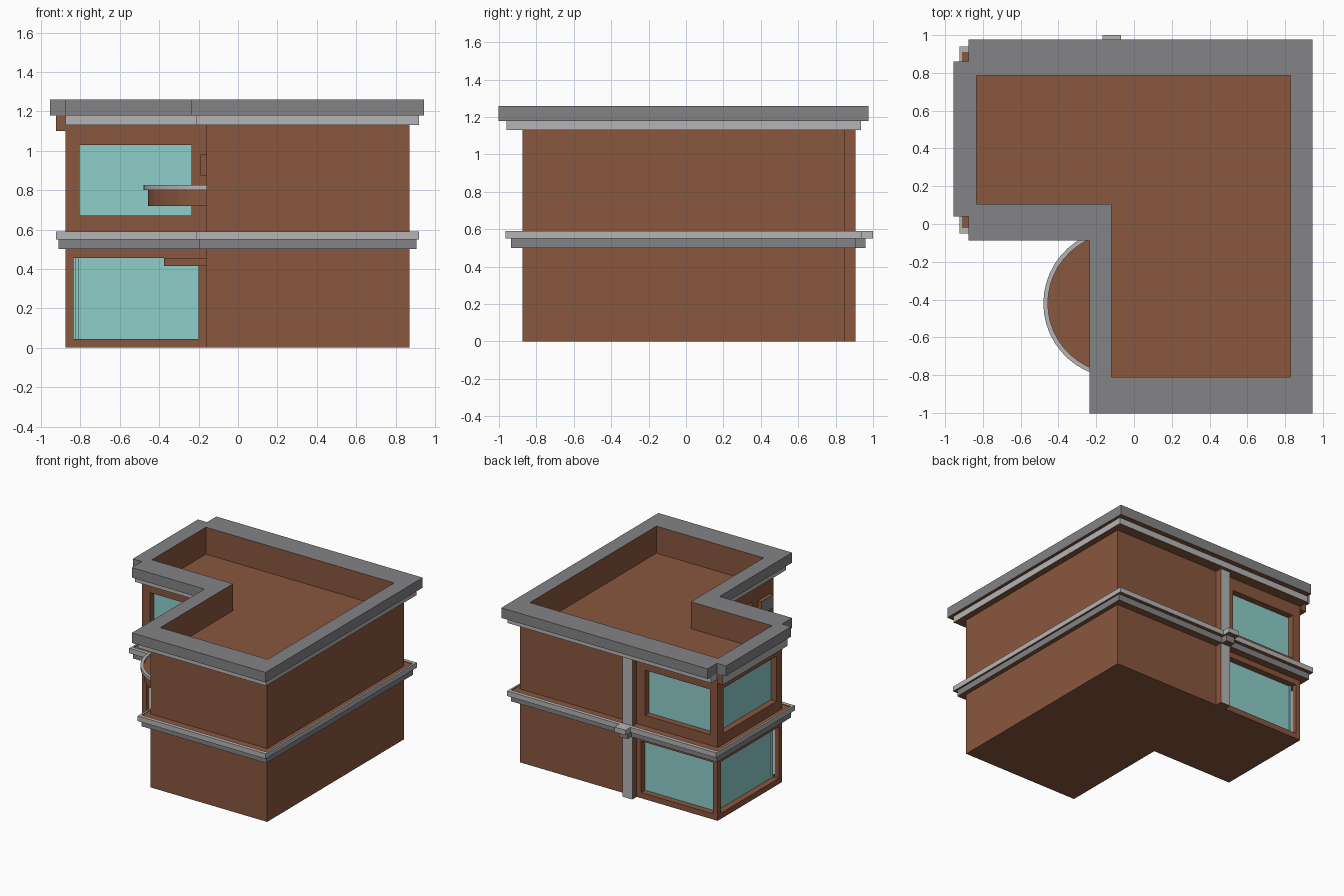
import bpy, bmesh, math

if "Cube" in bpy.data.objects:
    bpy.data.objects.remove(bpy.data.objects["Cube"])


def material(name, r, g, b):
    m = bpy.data.materials.new(name)
    m.diffuse_color = (r, g, b, 1)
    m.use_nodes = True
    m.node_tree.nodes["Principled BSDF"].inputs["Base Color"].default_value = m.diffuse_color
    return m


BROWN = material("brown_wall", 0.25, 0.095, 0.048)
GLASS = material("window_glass", 0.27, 0.62, 0.60)
DARK = material("dark_trim", 0.23, 0.23, 0.24)
LIGHT = material("light_trim", 0.46, 0.46, 0.47)


def prism(name, outer, z0, z1, side=BROWN, top=None, bottom=None, inner=None):
    """Extruded outline; with inner it becomes a ring with brown inner sides."""
    bm = bmesh.new()
    n = len(outer)

    def loop(pts, z):
        return [bm.verts.new((x, y, z)) for x, y in pts]

    def face(verts, slot):
        bm.faces.new(verts).material_index = slot

    a, b = loop(outer, z0), loop(outer, z1)
    if inner:
        c, d = loop(inner, z0), loop(inner, z1)
    else:
        face(a[::-1], 2)
        face(b, 1)
    for i in range(n):
        j = (i + 1) % n
        face((a[i], a[j], b[j], b[i]), 0)
        if inner:
            face((c[j], c[i], d[i], d[j]), 3)
            face((b[i], b[j], d[j], d[i]), 1)
            face((a[j], a[i], c[i], c[j]), 2)
    bmesh.ops.recalc_face_normals(bm, faces=bm.faces[:])
    me = bpy.data.meshes.new(name)
    for m in (side, top or side, bottom or side, BROWN):
        me.materials.append(m)
    bm.to_mesh(me)
    bm.free()
    ob = bpy.data.objects.new(name, me)
    bpy.context.collection.objects.link(ob)
    return ob


def box(name, x0, x1, y0, y1, z0, z1, side=BROWN, top=None, bottom=None):
    return prism(name, [(x0, y0), (x1, y0), (x1, y1), (x0, y1)], z0, z1, side, top, bottom)


def paint(ob, axis, sign, mat):
    """Give the faces that point one way another material."""
    ob.data.materials.append(mat)
    for p in ob.data.polygons:
        if p.normal[axis] * sign > 0.9:
            p.material_index = len(ob.data.materials) - 1


def plan(dx, dy, left=None):
    """L-shaped wall outline grown by dx and dy."""
    xl = -0.875 - (dx if left is None else left)
    return [(xl, 0.04 - dy), (-0.16 - dx, 0.04 - dy), (-0.16 - dx, -0.875 - dy),
            (0.87 + dx, -0.875 - dy), (0.87 + dx, 0.85 + dy), (xl, 0.85 + dy)]


# Walls and flat roof
walls = prism("walls", plan(0, 0), 0, 1.045)

# Recessed windows and doors: wall, range along the wall, height range
DEPTH = 0.06
WALLS = {"front": (1, 0.04, 1), "back": (1, 0.85, -1),
         "left": (0, -0.875, 1), "inner": (0, -0.16, 1)}
LOW, HIGH = (0.045, 0.455), (0.67, 1.03)
openings = [("front", -0.835, -0.20, LOW), ("front", -0.805, -0.235, HIGH),
            ("back", -0.835, -0.20, LOW), ("back", -0.805, -0.235, HIGH),
            ("left", 0.08, 0.81, LOW), ("left", 0.11, 0.78, HIGH),
            ("inner", -0.60, -0.24, (0.02, 0.41)), ("inner", -0.60, -0.24, (0.60, 1.0))]


def recess(name, spec, near, far, mat):
    wall, u0, u1, (z0, z1) = spec
    axis, pos, inward = WALLS[wall]
    w0, w1 = sorted((pos + inward * near, pos + inward * far))
    if axis == 1:
        return box(name, u0, u1, w0, w1, z0, z1, mat)
    return box(name, w0, w1, u0, u1, z0, z1, mat)


for spec in openings:
    cutter = recess("cutter", spec, -0.05, DEPTH, BROWN)
    cutter.hide_render = True
    mod = walls.modifiers.new("opening", 'BOOLEAN')
    mod.operation, mod.solver, mod.object = 'DIFFERENCE', 'EXACT', cutter
    bpy.context.view_layer.objects.active = walls
    bpy.ops.object.modifier_apply(modifier=mod.name)
    bpy.data.objects.remove(cutter)
    recess(spec[0] + "_glass", spec, DEPTH - 0.01, DEPTH + 0.005, GLASS)

# Parapet, under-cornice strip and coping
INNER = plan(-0.042, -0.065)
prism("parapet", plan(0, 0), 1.045, 1.18, inner=INNER)
prism("cornice_strip", plan(0.05, 0.085, 0), 1.13, 1.18, LIGHT, BROWN, BROWN,
      plan(-0.01, -0.01))
prism("coping", plan(0.075, 0.127, 0), 1.18, 1.26, DARK, DARK, BROWN, INNER)
strip = box("left_cornice_strip", -0.925, -0.875, 0.04, 0.86, 1.10, 1.18)
paint(strip, 0, -1, LIGHT)
box("left_coping", -0.955, -0.875, 0.04, 0.86, 1.18, 1.26, DARK, DARK, BROWN)

# Belt course between the floors
prism("belt_band", plan(0.035, 0.06), 0.50, 0.585, DARK, BROWN, BROWN, plan(-0.01, -0.01))
prism("belt_lip", plan(0.05, 0.09), 0.55, 0.59, LIGHT, LIGHT, BROWN, plan(0.035, 0.06))

# Pilaster on the back wall with its belt cap
pilaster = box("back_pilaster", -0.16, -0.073, 0.84, 0.905, 0, 1.13)
paint(pilaster, 1, 1, LIGHT)
box("pilaster_band", -0.155, -0.08, 0.90, 0.96, 0.50, 0.55, DARK, BROWN, BROWN)
box("pilaster_cap", -0.167, -0.068, 0.93, 1.0, 0.55, 0.59, LIGHT, LIGHT, BROWN)


# Round balcony: part of a circle standing out from the inner side wall
def arc(r, cx=-0.086, cy=-0.42, wall=-0.16, steps=20):
    half = math.acos((cx - wall) / r)
    return [(cx - r * math.cos(t), cy + r * math.sin(t))
            for t in (half - 2 * half * i / steps for i in range(steps + 1))]


prism("balcony_base", arc(0.37), 0.72, 0.81)
prism("balcony_rim", arc(0.394) + arc(0.37)[::-1], 0.80, 0.825, LIGHT)

# Door canopy and wall box on the inner side wall
box("door_canopy", -0.375, -0.16, -0.62, -0.22, 0.415, 0.455)
wall_box = box("wall_box", -0.19, -0.16, -0.83, -0.68, 0.875, 0.98)
paint(wall_box, 0, -1, DARK)
